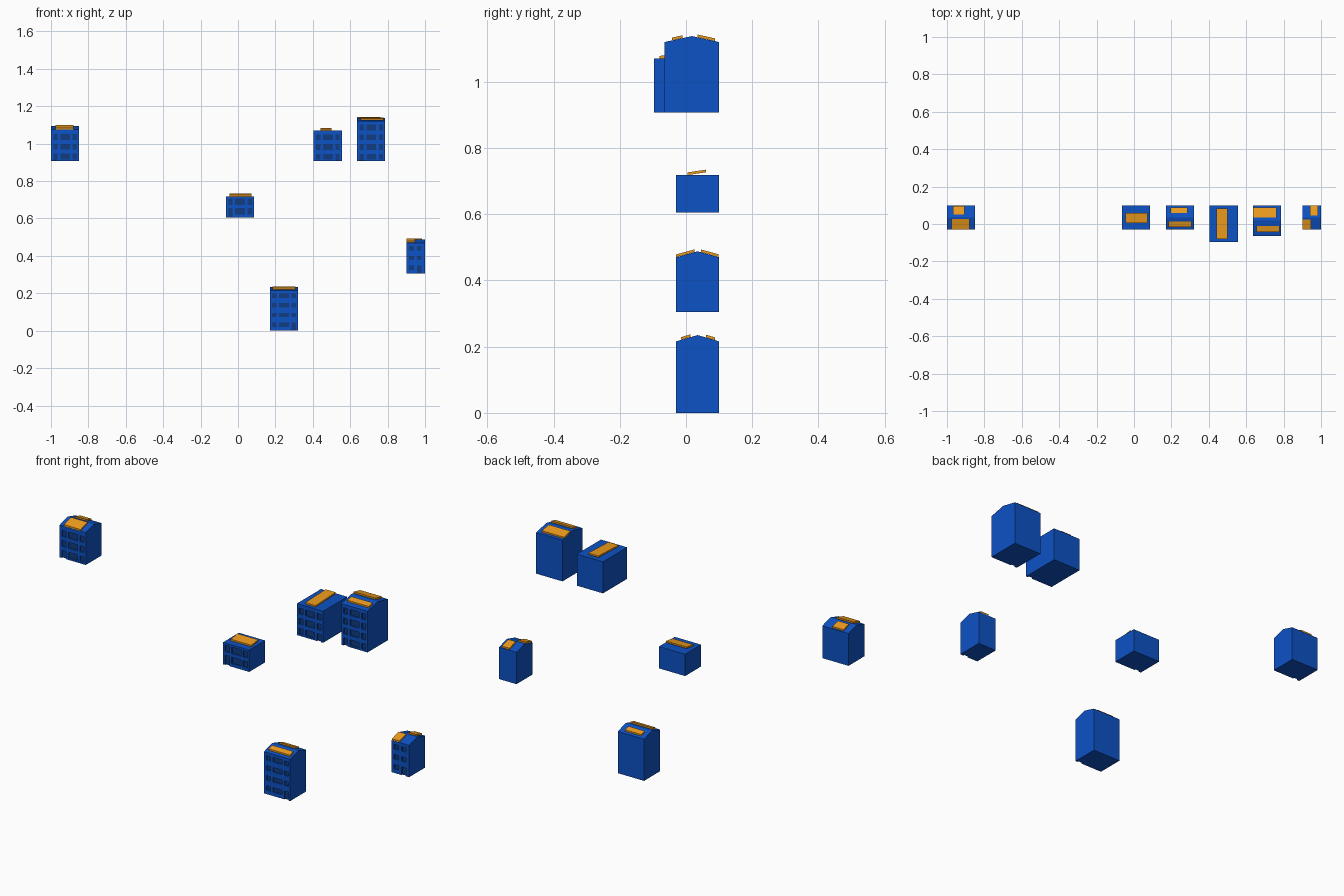
import bpy, bmesh

if "Cube" in bpy.data.objects:
    bpy.data.objects.remove(bpy.data.objects["Cube"])


def material(name, color):
    m = bpy.data.materials.new(name)
    m.diffuse_color = (*color, 1)
    m.use_nodes = True
    m.node_tree.nodes["Principled BSDF"].inputs["Base Color"].default_value = m.diffuse_color
    return m


BLUE = material("wall_blue", (0.004, 0.085, 0.56))
GLASS = material("window_dark_blue", (0.006, 0.045, 0.22))
ORANGE = material("panel_orange", (0.85, 0.33, 0.012))


def finish(bm, name, mat):
    bmesh.ops.recalc_face_normals(bm, faces=bm.faces)
    me = bpy.data.meshes.new(name)
    bm.to_mesh(me)
    bm.free()
    me.materials.append(mat)
    ob = bpy.data.objects.new(name, me)
    bpy.context.collection.objects.link(ob)
    return ob


def extrude_x(bm, profile, x0, x1):
    """Extrude a (y, z) outline along x."""
    face = bm.faces.new([bm.verts.new((x0, y, z)) for y, z in profile])
    out = bmesh.ops.extrude_face_region(bm, geom=[face])["geom"]
    moved = [v for v in out if isinstance(v, bmesh.types.BMVert)]
    bmesh.ops.translate(bm, vec=(x1 - x0, 0, 0), verts=moved)


def rect(y0, y1, z0, z1):
    return [(y0, z0), (y1, z0), (y1, z1), (y0, z1)]


COLS3 = [(0.013, 0.036), (0.05, 0.102), (0.116, 0.139)]
COLS2 = [(0.014, 0.04), (0.057, 0.082)]
BACK, DEPTH, THICK = 0.10, 0.008, 0.008


def house(name, x0, x1, y0, base, eave, ridge, floors, win, door_col, panels):
    mid = (y0 + BACK) / 2
    # Body: box with optional gable
    outline = [(y0, base), (BACK, base), (BACK, eave)]
    if ridge > eave:
        outline.append((mid, ridge))
    outline.append((y0, eave))
    bm = bmesh.new()
    extrude_x(bm, outline, x0, x1)
    body = finish(bm, name + "_walls", BLUE)

    # Window and door recesses, with dark panes at the back of each
    cut, pane = bmesh.new(), bmesh.new()
    cols = COLS3 if x1 - x0 > 0.12 else COLS2
    pitch = 0.052
    for f in range(floors):
        for c, (a, b) in enumerate(cols):
            z0, z1 = base + f * pitch + win[0], base + f * pitch + win[1]
            door = f == 0 and c == door_col
            if door:
                z0 = base
            extrude_x(cut, rect(y0 - 0.01, y0 + DEPTH, z0 - 0.01 * door, z1), x0 + a, x0 + b)
            extrude_x(pane, rect(y0 + DEPTH - 0.001, y0 + DEPTH + 0.001, z0, z1), x0 + a, x0 + b)
    cutter = finish(cut, name + "_cutter", BLUE)
    cutter.hide_render = True
    mod = body.modifiers.new("openings", 'BOOLEAN')
    mod.operation, mod.solver, mod.object = 'DIFFERENCE', 'EXACT', cutter
    bpy.context.view_layer.objects.active = body
    bpy.ops.object.modifier_apply(modifier=mod.name)
    bpy.data.objects.remove(cutter)
    finish(pane, name + "_windows", GLASS)

    # Solar panels following the roof slope (or tilted on a flat roof)
    def roof(y):
        return ridge - (ridge - eave) * abs(y - mid) / (mid - y0)

    for i, (px0, px1, py0, py1, lift) in enumerate(panels):
        za, zb = roof(py0) + 0.0005, roof(py1) + 0.0005 + lift
        bm = bmesh.new()
        extrude_x(bm, [(py0, za), (py1, zb), (py1, zb + THICK), (py0, za + THICK)], px0, px1)
        finish(bm, f"{name}_roof_panel_{i + 1}", ORANGE)


TALL, SHORT = (0.008, 0.039), (0.02, 0.043)
house("far_left_house", -1.0, -0.85, -0.03, 0.908, 1.075, 1.094, 3, TALL, 0,
      [(-0.975, -0.88, -0.03, 0.027, 0), (-0.968, -0.905, 0.052, 0.095, 0)])
house("centre_house", -0.065, 0.085, -0.03, 0.605, 0.718, 0.718, 2, (0.016, 0.05), 0,
      [(-0.045, 0.073, 0.005, 0.06, 0.008)])
house("low_house", 0.17, 0.32, -0.03, 0.0, 0.216, 0.235, 4, SHORT, 2,
      [(0.185, 0.308, -0.015, 0.013, 0), (0.195, 0.287, 0.06, 0.087, 0)])
house("deep_house", 0.405, 0.555, -0.097, 0.907, 1.07, 1.07, 3, TALL, 2,
      [(0.442, 0.50, -0.08, 0.084, 0.006)])
house("tall_house", 0.637, 0.787, -0.065, 0.907, 1.12, 1.138, 4, TALL, 0,
      [(0.655, 0.778, -0.042, -0.01, 0), (0.637, 0.762, 0.035, 0.088, 0)])
house("narrow_house", 0.90, 1.0, -0.03, 0.305, 0.47, 0.488, 3, SHORT, 1,
      [(0.902, 0.945, -0.03, 0.025, 0), (0.942, 0.985, 0.046, 0.098, 0)])
